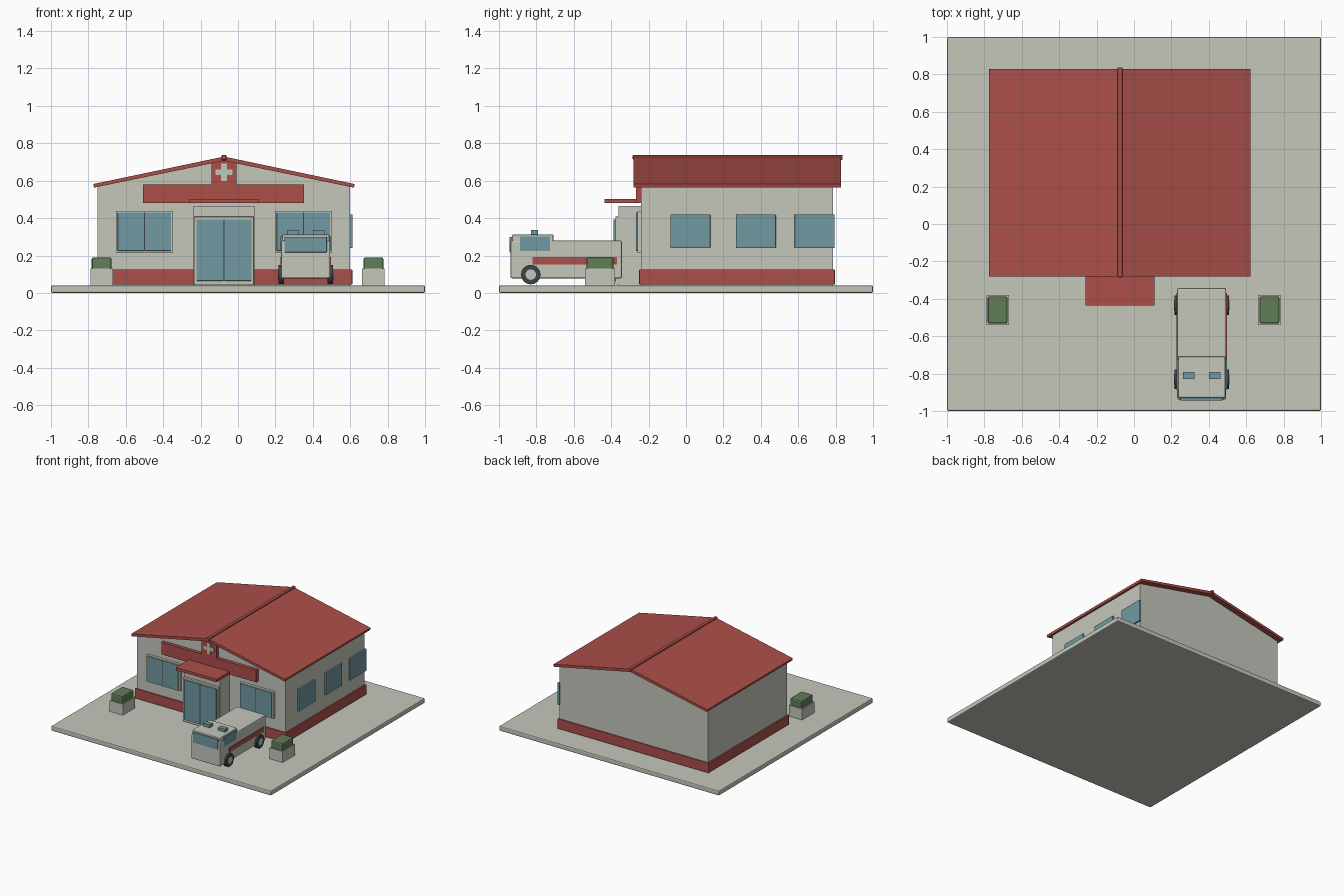
import bpy, math

if "Cube" in bpy.data.objects:
    bpy.data.objects.remove(bpy.data.objects["Cube"])


def material(name, rgb):
    m = bpy.data.materials.new(name)
    m.diffuse_color = (*rgb, 1)
    m.use_nodes = True
    m.node_tree.nodes["Principled BSDF"].inputs["Base Color"].default_value = m.diffuse_color
    return m


PALE = material("pale stone", (0.56, 0.57, 0.50))
RED = material("brick red", (0.41, 0.078, 0.067))
GLASS = material("blue glass", (0.165, 0.32, 0.36))
GREEN = material("leaf green", (0.12, 0.205, 0.095))
DARK = material("dark rubber", (0.045, 0.06, 0.065))


def mesh_object(name, verts, faces, mat):
    me = bpy.data.meshes.new(name)
    me.from_pydata(verts, [], faces)
    me.materials.append(mat)
    ob = bpy.data.objects.new(name, me)
    bpy.context.collection.objects.link(ob)
    return ob


def prism(name, profile, y0, y1, mat):
    """Extrude an x-z outline (counter-clockwise seen from the front) along y."""
    n = len(profile)
    verts = [(x, y0, z) for x, z in profile] + [(x, y1, z) for x, z in profile]
    faces = [tuple(range(n)), tuple(range(2 * n - 1, n - 1, -1))]
    faces += [(i, i + n, (i + 1) % n + n, (i + 1) % n) for i in range(n)]
    return mesh_object(name, verts, faces, mat)


def box(name, x0, x1, y0, y1, z0, z1, mat, bevel=0.0):
    ob = prism(name, [(x0, z0), (x1, z0), (x1, z1), (x0, z1)], y0, y1, mat)
    if bevel:
        mod = ob.modifiers.new("rounded edges", "BEVEL")
        mod.width, mod.segments = bevel, 2
    return ob


def cylinder(name, x, y, z, radius, width, mat):
    bpy.ops.mesh.primitive_cylinder_add(vertices=24, radius=radius, depth=width,
                                        location=(x, y, z), rotation=(0, math.pi / 2, 0))
    ob = bpy.context.object
    ob.name = name
    ob.data.materials.append(mat)
    bpy.ops.object.shade_smooth_by_angle()
    return ob


CX = -0.075  # centre line of the building

# Ground slab
box("ground_slab", -1, 1, -1, 1, 0, 0.04, PALE, 0.008)

# Building walls with gables, and the plinth around them
prism("walls", [(CX - 0.675, 0.035), (CX + 0.675, 0.035), (CX + 0.675, 0.57),
                (CX, 0.708), (CX - 0.675, 0.57)], -0.24, 0.785, PALE)
box("plinth", CX - 0.686, CX + 0.686, -0.25, 0.796, 0.045, 0.125, RED, 0.003)

# Roof slopes and ridge cap
for side, name in ((-1, "roof_left"), (1, "roof_right")):
    pts = [(CX, 0.706), (CX + side * 0.695, 0.563),
           (CX + side * 0.699, 0.582), (CX, 0.729)]
    prism(name, pts if side > 0 else pts[::-1], -0.28, 0.83, RED)
box("ridge_cap", CX - 0.013, CX + 0.013, -0.285, 0.838, 0.712, 0.737, RED, 0.004)

# Sign band, emblem panel and cross
box("sign_band", -0.508, 0.353, -0.268, -0.235, 0.48, 0.58, RED)
box("emblem_panel", CX - 0.067, CX + 0.067, -0.268, -0.235, 0.575, 0.705, RED)
c, z, a, b = CX, 0.645, 0.046, 0.015
prism("cross", [(c - b, z - a), (c + b, z - a), (c + b, z - b), (c + a, z - b),
                (c + a, z + b), (c + b, z + b), (c + b, z + a), (c - b, z + a),
                (c - b, z + b), (c - a, z + b), (c - a, z - b), (c - b, z - b)],
      -0.275, -0.267, PALE)

# Entrance block, sliding doors and canopy
box("entrance_block", CX - 0.164, CX + 0.164, -0.36, -0.235, 0.04, 0.465, PALE)
box("door_frame", CX - 0.16, CX + 0.16, -0.378, -0.355, 0.045, 0.408, PALE, 0.003)
for side in (-1, 1):
    x0, x1 = sorted((CX + side * 0.003, CX + side * 0.147))
    box("door_leaf", x0, x1, -0.387, -0.376, 0.065, 0.393, GLASS, 0.002)
box("door_joint", CX - 0.003, CX + 0.003, -0.386, -0.376, 0.065, 0.393, DARK)
box("canopy", CX - 0.185, CX + 0.185, -0.436, -0.235, 0.48, 0.503, RED)

# Front windows: frame, two panes and a mullion
for wx in (CX - 0.425, CX + 0.425):
    box("window_frame", wx - 0.153, wx + 0.153, -0.26, -0.235, 0.215, 0.435, PALE, 0.003)
    box("window_glass", wx - 0.143, wx + 0.143, -0.267, -0.255, 0.225, 0.43, GLASS, 0.002)
    box("window_mullion", wx - 0.0025, wx + 0.0025, -0.268, -0.26, 0.225, 0.43, DARK)

# Right side windows
for wy in (0.023, 0.373, 0.688):
    box("side_window", 0.595, 0.613, wy - 0.107, wy + 0.107, 0.24, 0.42, GLASS, 0.003)

# Planters with clipped bushes
for px in (-0.729, 0.724):
    box("planter", px - 0.06, px + 0.06, -0.54, -0.38, 0.035, 0.13, PALE)
    box("bush", px - 0.053, px + 0.053, -0.533, -0.387, 0.12, 0.19, GREEN, 0.01)

# Van body, cab, windscreen and roof lights
VX = 0.362
box("van_body", VX - 0.131, VX + 0.131, -0.938, -0.342, 0.078, 0.28, PALE, 0.008)
box("van_cab", VX - 0.127, VX + 0.127, -0.93, -0.708, 0.2, 0.313, PALE, 0.008)
box("windscreen", VX - 0.113, VX + 0.113, -0.944, -0.92, 0.217, 0.3, GLASS, 0.003)
for side in (-1, 1):
    x0, x1 = sorted((VX + side * 0.12, VX + side * 0.134))
    box("cab_window", x0, x1, -0.888, -0.728, 0.225, 0.302, GLASS)
    box("van_stripe", x0, x1, -0.82, -0.37, 0.153, 0.192, RED)
    lx = VX + side * 0.069
    box("roof_light", lx - 0.031, lx + 0.031, -0.83, -0.79, 0.305, 0.337, GLASS)
    # Wheels with hubs
    for wy in (-0.83, -0.435):
        cylinder("wheel", VX + side * 0.131, wy, 0.098, 0.052, 0.03, DARK)
        cylinder("wheel_hub", VX + side * 0.135, wy, 0.098, 0.028, 0.028, PALE)
